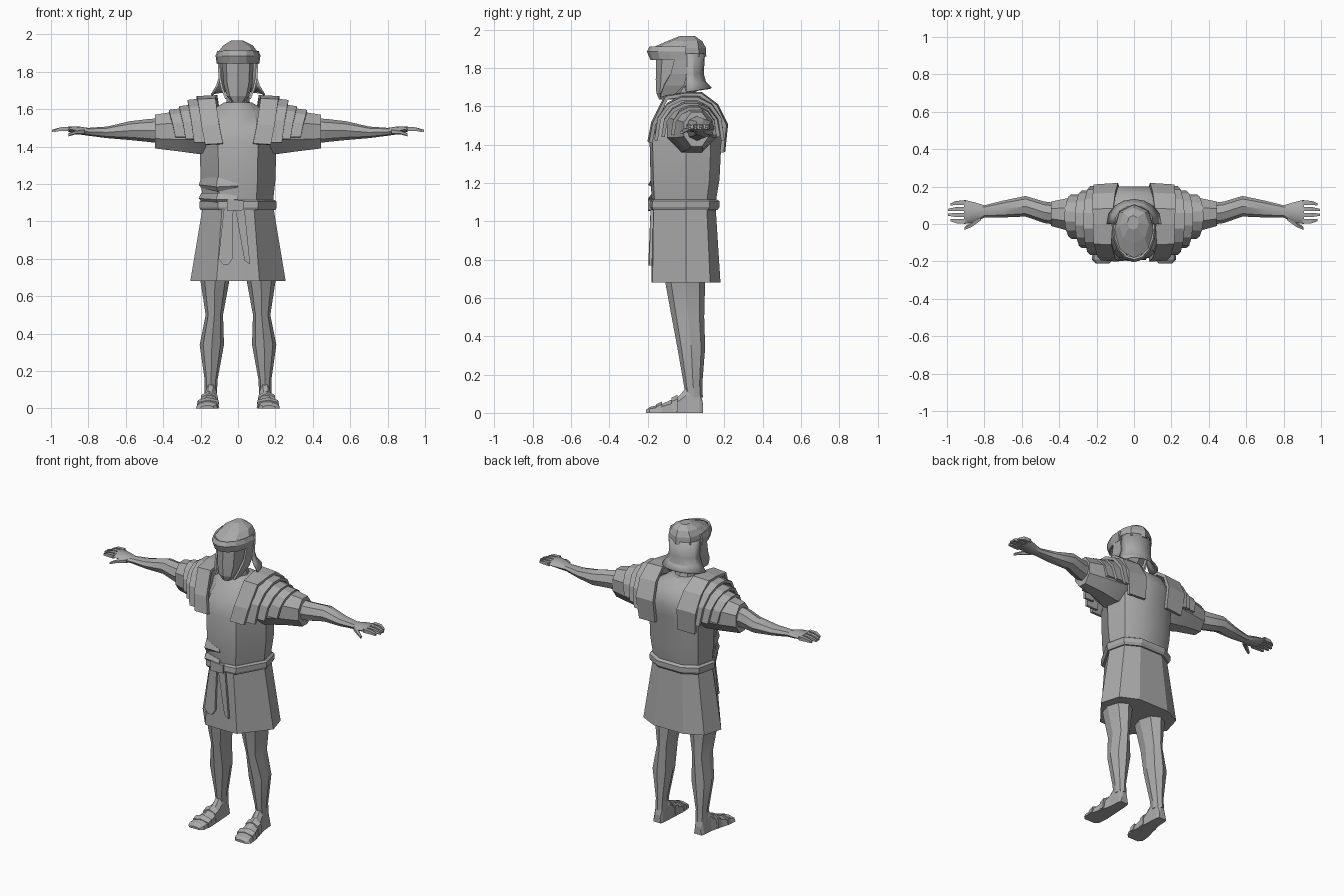
import bpy, bmesh, math

if "Cube" in bpy.data.objects:
    bpy.data.objects.remove(bpy.data.objects["Cube"])

GREY = bpy.data.materials.new("plain grey")
GREY.diffuse_color = (0.4, 0.4, 0.4, 1)
GREY.use_nodes = True
GREY.node_tree.nodes["Principled BSDF"].inputs["Base Color"].default_value = GREY.diffuse_color


def grid(name, rows, closed=True, thick=0, mirror=False, smooth=25):
    """Skin rows of points; closed rows make a capped tube, open rows a sheet."""
    bm = bmesh.new()
    vs = [[bm.verts.new(p) for p in r] for r in rows]
    n = len(rows[0])
    for a, b in zip(vs, vs[1:]):
        for i in range(n if closed else n - 1):
            j = (i + 1) % n
            bm.faces.new((a[i], a[j], b[j], b[i]))
    if closed:
        bm.faces.new(vs[0])
        bm.faces.new(vs[-1])
    bmesh.ops.recalc_face_normals(bm, faces=bm.faces)
    me = bpy.data.meshes.new(name)
    bm.to_mesh(me)
    bm.free()
    ob = bpy.data.objects.new(name, me)
    bpy.context.collection.objects.link(ob)
    me.materials.append(GREY)
    if smooth:
        bpy.context.view_layer.objects.active = ob
        ob.select_set(True)
        bpy.ops.object.shade_smooth_by_angle(angle=math.radians(smooth))
        ob.select_set(False)
    if thick:
        m = ob.modifiers.new("thickness", 'SOLIDIFY')
        m.thickness, m.offset = thick, 0
    if mirror:
        ob.modifiers.new("mirror", 'MIRROR')
    return ob


def oval(u0, u1, v0, v1, n, power=2.0, turn=0.0):
    """Rounded-box outline scaled to fill the given ranges exactly."""
    pts = []
    for i in range(n):
        a = math.tau * (i + turn) / n
        c, s = math.cos(a), math.sin(a)
        k = (abs(c) ** power + abs(s) ** power) ** (-1 / power)
        pts.append((k * c, k * s))
    mu, mv = max(abs(p[0]) for p in pts), max(abs(p[1]) for p in pts)
    return [((u0 + u1) / 2 + (u1 - u0) / 2 * u / mu,
             (v0 + v1) / 2 + (v1 - v0) / 2 * v / mv) for u, v in pts]


def upright(name, rings, n=8, power=2.0, turn=0, **kw):
    """Tube along z: rings are (z, x0, x1, y0, y1)."""
    return grid(name, [[(u, v, z) for u, v in oval(a, b, c, d, n, power, turn)]
                       for z, a, b, c, d in rings], **kw)


def sideways(name, rings, n=8, power=2.0, turn=0, **kw):
    """Mirrored tube along x: rings are (x, y0, y1, z0, z1)."""
    return grid(name, [[(x, u, v) for u, v in oval(a, b, c, d, n, power, turn)]
                       for x, a, b, c, d in rings], mirror=True, **kw)


def body(name, rings, front=(.52, .92), **kw):
    """Trunk with chamfered front and squarer back: rings are (z, half width, front, back)."""
    half = [(0, -1), (front[0], -front[1]), (1, 0), (.86, .7), (.42, 1)]
    shape = half + [(0, 1)] + [(-x, y) for x, y in half[:0:-1]]
    return grid(name, [[(x * w, -y * f if y < 0 else y * b, z) for x, y in shape]
                       for z, w, f, b in rings], **kw)


# torso, neck, skirt and belt
body("torso", [(1.06, .185, -.17, .15), (1.13, .19, -.18, .16), (1.22, .2, -.185, .175),
               (1.42, .205, -.19, .185), (1.5, .2, -.165, .2), (1.58, .17, -.11, .165),
               (1.635, .075, -.055, .09)], smooth=35)
upright("neck", [(1.62, -.065, .065, -.05, .07), (1.7, -.055, .055, -.06, .05)])
body("skirt", [(.68, .255, -.18, .18), (1.07, .19, -.175, .155)], front=(.45, .97))
body("belt", [(1.06, .2, -.185, .165), (1.075, .207, -.193, .175),
              (1.105, .207, -.19, .175), (1.115, .195, -.18, .16)], smooth=0)


def front_plate(name, outline, y_top, y_bottom, thick):
    """Plate drawn in the front plane, leaning from y_top to y_bottom."""
    zs = [p[1] for p in outline]
    lo, hi = min(zs), max(zs)
    rows = []
    for off in (0, thick):
        rows.append([(x, y_bottom + (y_top - y_bottom) * (z - lo) / (hi - lo) + off, z)
                     for x, z in outline])
    grid(name, rows, smooth=0)


front_plate("left_hanging_strap", [(-.075, 1.07), (-.025, 1.07), (-.03, .8), (-.05, .77),
                                   (-.08, .77), (-.105, .8)], -.185, -.197, .015)
front_plate("right_hanging_strap", [(-.015, 1.07), (.035, 1.07), (.065, .77), (.035, .79)],
            -.185, -.192, .015)
front_plate("belt_knot", [(-.06, 1.055), (.03, 1.06), (.03, 1.11), (-.06, 1.12)],
            -.198, -.198, .02)

# sash folds wrapped round the front left of the waist
wrap = [(-.195, .0), (-.107, -.168), (0, -.183)]
for name, top, low in (("upper_sash_fold", (1.23, 1.235, 1.2), (1.18, 1.16, 1.185)),
                       ("lower_sash_fold", (1.15, 1.15, 1.135), (1.11, 1.1, 1.11))):
    grid(name, [[(x, y, t) for (x, y), t in zip(wrap, top)],
                [(x * 1.06, y * 1.06 - .002, (t + 2 * b) / 3)
                 for (x, y), t, b in zip(wrap, top, low)],
                [(x, y, b) for (x, y), b in zip(wrap, low)]],
         closed=False, thick=.006, smooth=0)

# sleeves, arms and hands
sideways("sleeve", [(.17, -.1, .16, 1.365, 1.62), (.21, -.1, .16, 1.36, 1.62),
                    (.32, -.045, .145, 1.375, 1.59), (.445, -.01, .12, 1.39, 1.57)],
         power=2.3, turn=.5)
sideways("arm", [(.44, .0, .115, 1.42, 1.55), (.48, .005, .12, 1.425, 1.547),
                 (.58, .04, .15, 1.435, 1.535), (.7, .035, .125, 1.445, 1.507),
                 (.8, .035, .1, 1.458, 1.5), (.85, .01, .115, 1.465, 1.507),
                 (.91, .0, .13, 1.48, 1.507)], smooth=35)
for i, (y, tip_y, tip_x) in enumerate([(.015, .02, .98), (.048, .05, .995),
                                       (.08, .075, .995), (.113, .105, .98)]):
    sideways(f"finger_{i + 1}", [(.9, y - .012, y + .012, 1.482, 1.505),
                                 (.95, y - .011, y + .011, 1.484, 1.503),
                                 (tip_x, tip_y - .006, tip_y + .006, 1.478, 1.49)],
             n=4, turn=.5, smooth=0)
sideways("thumb", [(.82, .015, .05, 1.465, 1.495), (.87, -.02, .012, 1.465, 1.487),
                   (.905, -.033, -.015, 1.455, 1.472)], n=5, smooth=0)

# layered shoulder straps and plates
strap = [(-.192, 1.41, .08, .175), (-.172, 1.51, .1, .195), (-.105, 1.645, .12, .215),
         (0, 1.66, .115, .22), (.08, 1.66, .11, .22), (.16, 1.6, .1, .22),
         (.21, 1.5, .085, .215), (.195, 1.36, .08, .2)]
grid("shoulder_strap", [[(a, y, z + .005), (b, y * .96, z)] for y, z, a, b in strap],
     closed=False, thick=.02, mirror=True, smooth=0)
for i, (a, b, cy, ry, z0, z1) in enumerate([(.19, .27, .018, .175, 1.42, 1.645),
                                            (.25, .315, .025, .145, 1.44, 1.61),
                                            (.3, .37, .04, .11, 1.45, 1.59)]):
    rows = []
    for k in range(8):
        t = math.pi * k / 7
        y, z = cy - ry * math.cos(t), z0 + (z1 - z0) * math.sin(t) ** .8
        inward = .035 * (1 - math.sin(t))
        rows.append([(a - inward, y, z + .01 * math.sin(t)), (b - inward, y, z)])
    grid(f"shoulder_plate_{i + 1}", rows, closed=False, thick=.018, mirror=True, smooth=0)

# legs and feet
upright("leg", [(.08, .112, .178, .0, .088), (.15, .11, .178, -.012, .085),
                (.34, .075, .205, -.045, .1), (.5, .08, .173, -.075, .095),
                (.69, .045, .202, -.11, .1)], n=8, mirror=True, smooth=20)
feet = [(.088, .12, .175, .05), (.07, .115, .18, .13), (.0, .11, .185, .13),
        (-.04, .108, .195, .085), (-.13, .103, .22, .045), (-.19, .11, .225, .03),
        (-.21, .13, .205, .015)]
grid("foot", [[(a, y, 0), (b, y, 0), (b - .01, y, h * .7), ((a + b) / 2 + .01, y, h),
               ((a + b) / 2 - .015, y, h), (a + .005, y, h * .7)] for y, a, b, h in feet],
     mirror=True, smooth=0)
for i, (y, a, b, h) in enumerate([(-.14, .1, .222, .05), (-.06, .105, .205, .085)]):
    grid(f"sandal_strap_{i + 1}",
         [[(a, yy, .005), (b, yy, .005), (b - .008, yy, hh * .75),
           ((a + b) / 2, yy, hh), (a + .004, yy, hh * .75)]
          for yy, hh in ((y - .016, h - .006), (y + .016, h + .01))], mirror=True, smooth=0)

# head
upright("head", [(1.635, -.03, .03, -.14, -.06), (1.67, -.06, .06, -.155, -.01),
                 (1.74, -.078, .078, -.158, .05), (1.86, -.085, .085, -.155, .08)],
        n=8, power=2.3, smooth=20)

# helmet bowl, peak, neck guard and cheek guards
upright("helmet_bowl", [(1.86, -.108, .108, -.16, .106), (1.905, -.106, .106, -.18, .104),
                        (1.94, -.08, .08, -.1, .085), (1.968, -.035, .025, -.03, .045)],
        n=8, power=2.2, smooth=0)


def half_ring(z, rx, ry, sign, n=9, lift=0):
    """Half oval in front of or behind x; lift raises its middle."""
    return [(rx * math.cos(math.pi * i / (n - 1)),
             sign * ry * math.sin(math.pi * i / (n - 1)) ** .9 if 0 < i < n - 1 else 0,
             z + lift * math.sin(math.pi * i / (n - 1))) for i in range(n)]


grid("helmet_peak", [half_ring(1.845, .108, .18, -1), half_ring(1.885, .114, .198, -1),
                     half_ring(1.91, .105, .185, -1)], closed=False, thick=.012, smooth=0)
grid("neck_guard", [half_ring(1.875, .1, .094, 1), half_ring(1.77, .098, .088, 1),
                    half_ring(1.725, .112, .1, 1), half_ring(1.675, .142, .13, 1, lift=.02)],
     closed=False, thick=.01)
cheek = [(1.87, -.055, .005, .104), (1.77, -.08, .005, .098),
         (1.71, -.115, -.01, .085), (1.655, -.135, -.07, .062)]
grid("cheek_guard", [[(x, a, z), (x, b, z)] for z, a, b, x in cheek],
     closed=False, thick=.012, mirror=True, smooth=0)
